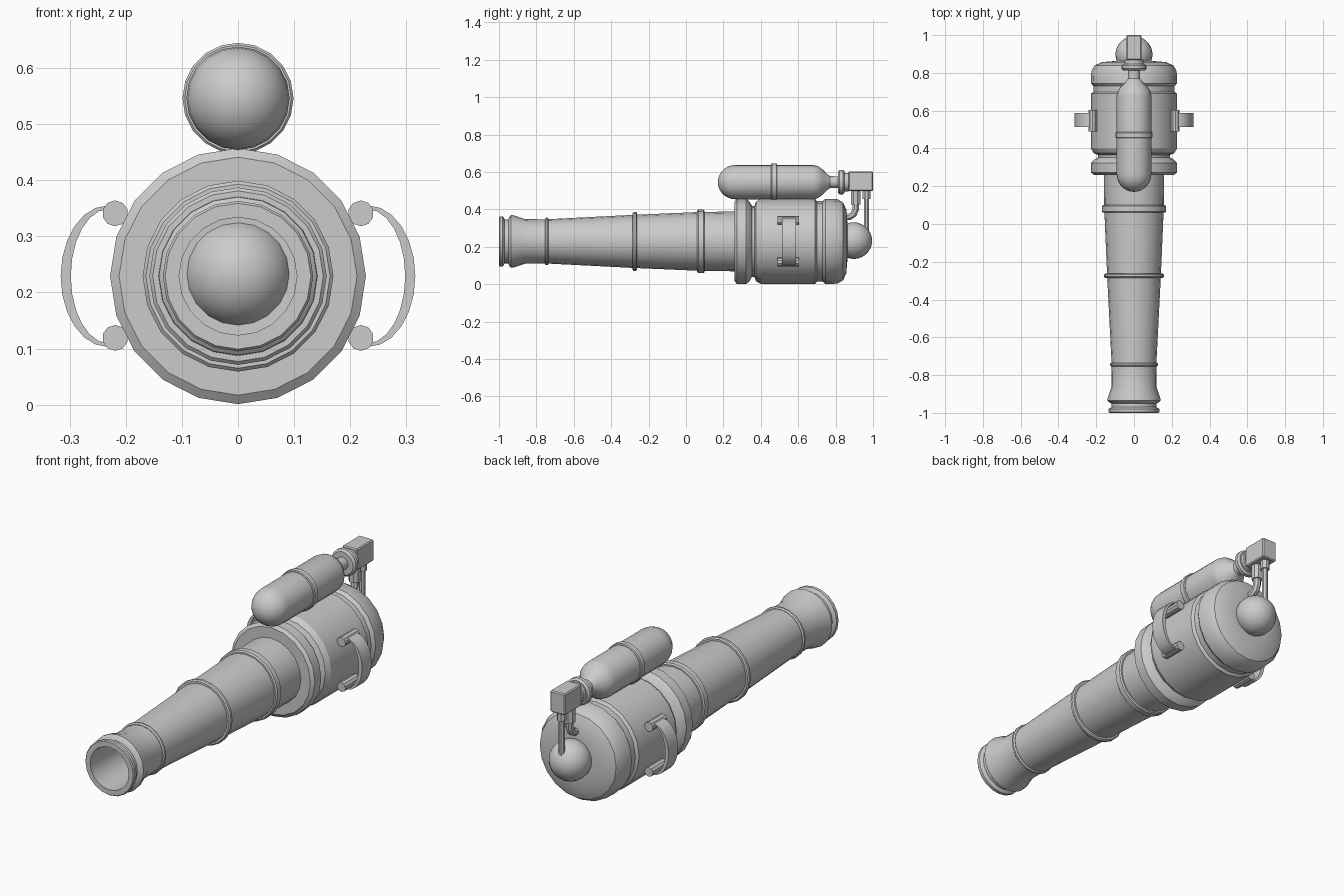
import bpy, bmesh, math
from mathutils import Vector

if "Cube" in bpy.data.objects:
    bpy.data.objects.remove(bpy.data.objects["Cube"])

CZ = 0.229   # barrel axis height
TZ = 0.546   # tank axis height


def finish(name, bm, smooth=True):
    bmesh.ops.remove_doubles(bm, verts=bm.verts, dist=1e-5)
    bmesh.ops.recalc_face_normals(bm, faces=bm.faces)
    me = bpy.data.meshes.new(name)
    bm.to_mesh(me)
    bm.free()
    ob = bpy.data.objects.new(name, me)
    bpy.context.collection.objects.link(ob)
    if smooth:
        bpy.ops.object.select_all(action='DESELECT')
        ob.select_set(True)
        bpy.context.view_layer.objects.active = ob
        bpy.ops.object.shade_smooth_by_angle(angle=math.radians(30))
    return ob


def lathe(name, profile, z, n=20, closed=False):
    """Revolve (y, radius) points around a y-parallel axis at height z."""
    bm = bmesh.new()
    rings = [[bm.verts.new((r * math.sin(2 * math.pi * i / n), y,
                            z + r * math.cos(2 * math.pi * i / n)))
              for i in range(n)] if r > 0 else [bm.verts.new((0, y, z))]
             for y, r in profile]
    pairs = list(zip(rings, rings[1:]))
    if closed:
        pairs.append((rings[-1], rings[0]))
    for a, b in pairs:
        for i in range(n):
            j = (i + 1) % n
            quad = [a[i % len(a)], a[j % len(a)], b[j % len(b)], b[i % len(b)]]
            bm.faces.new(list(dict.fromkeys(quad)))
    return finish(name, bm)


def dome(y, r, depth, sign, steps=7):
    """Quarter-ellipse profile running from the tip to the full radius."""
    return [(y + sign * depth * math.cos(math.pi / 2 * k / steps),
             r * math.sin(math.pi / 2 * k / steps)) for k in range(steps + 1)]


def tube(name, points, r, n=8):
    """Round tube through points lying in one x plane."""
    bm = bmesh.new()
    pts = [Vector(p) for p in points]
    rings = []
    for k, p in enumerate(pts):
        t = (pts[min(k + 1, len(pts) - 1)] - pts[max(k - 1, 0)]).normalized()
        u = Vector((1, 0, 0))
        v = t.cross(u)
        rings.append([bm.verts.new(p + r * (math.cos(2 * math.pi * (i + .5) / n) * u
                                            + math.sin(2 * math.pi * (i + .5) / n) * v))
                      for i in range(n)])
    for a, b in zip(rings, rings[1:]):
        for i in range(n):
            bm.faces.new((a[i], a[(i + 1) % n], b[(i + 1) % n], b[i]))
    bm.faces.new(rings[0])
    bm.faces.new(rings[-1])
    return finish(name, bm)


def band(name, y0, y1, r_in, r_out, z, bev=0.006):
    return lathe(name, [(y0, r_in), (y0, r_out - bev), (y0 + bev, r_out),
                        (y1 - bev, r_out), (y1, r_out - bev), (y1, r_in)], z, closed=True)


# Barrel with muzzle lips and open bore
lathe("barrel", [
    (-1.0, 0.105), (-1.0, 0.130), (-0.995, 0.134), (-0.98, 0.134), (-0.975, 0.128),
    (-0.97, 0.118), (-0.95, 0.118), (-0.945, 0.130), (-0.935, 0.141), (-0.92, 0.139),
    (-0.86, 0.119), (-0.75, 0.118), (-0.28, 0.142), (0.07, 0.157), (0.26, 0.160),
    (0.30, 0.160), (0.30, 0.105)], CZ)
lathe("bore", [(-1.0, 0.105), (0.82, 0.105)], CZ)

# Reinforcing rings along the barrel
for i, (y0, y1, r) in enumerate([(-0.755, -0.735, 0.127), (-0.285, -0.262, 0.158),
                                 (0.06, 0.10, 0.170)]):
    band(f"barrel_ring_{i + 1}", y0, y1, 0.11, r, CZ)

# Breech: front flange, chamber and rear cap
lathe("breech", [
    (0.26, 0.155), (0.26, 0.212), (0.272, 0.228), (0.322, 0.228), (0.34, 0.213),
    (0.352, 0.190), (0.365, 0.190), (0.375, 0.213), (0.40, 0.228), (0.69, 0.228),
    (0.70, 0.215), (0.73, 0.215), (0.745, 0.228), (0.81, 0.226), (0.84, 0.208),
    (0.857, 0.170), (0.863, 0.10), (0.863, 0)], CZ)

# Ball knob at the rear
lathe("rear_knob", dome(0.897, 0.098, 0.098, -1) + dome(0.897, 0.098, 0.098, 1)[-2::-1], CZ + .004)

# Gas tank with band, neck and collars
lathe("tank", dome(0.265, 0.092, 0.095, -1) + [
    (0.68, 0.092), (0.705, 0.086), (0.73, 0.068), (0.75, 0.047), (0.77, 0.032),
    (0.83, 0.030)], TZ)
band("tank_band", 0.455, 0.487, 0.085, 0.099, TZ, 0.004)
band("neck_collar_front", 0.813, 0.848, 0.01, 0.066, TZ, 0.009)
band("neck_collar_rear", 0.844, 0.872, 0.01, 0.050, TZ, 0.004)

# Valve block
bm = bmesh.new()
bmesh.ops.create_cube(bm, size=1)
bmesh.ops.scale(bm, vec=(0.08, 0.132, 0.105), verts=bm.verts)
bmesh.ops.translate(bm, vec=(0, 0.934, 0.551), verts=bm.verts)
bmesh.ops.bevel(bm, geom=bm.edges[:], offset=0.005, segments=1, affect='EDGES')
finish("valve_block", bm, False)

# Pipes from the valve block to the knob and breech
tube("knob_pipe_fitting", [(0, 0.965, 0.51), (0, 0.965, 0.455)], 0.022)
tube("knob_pipe", [(0, 0.965, 0.47), (0, 0.965, 0.28)], 0.015)
tube("breech_pipe_fitting", [(0, 0.907, 0.51), (0, 0.907, 0.425)], 0.027)
tube("breech_pipe", [(0, 0.907, 0.44), (0, 0.907, 0.40), (0, 0.896, 0.374),
                     (0, 0.876, 0.361), (0, 0.835, 0.357)], 0.019)

# Side handles: crescent grip plus two mounting pegs per side
for side, label in ((1, "right"), (-1, "left")):
    bm = bmesh.new()
    rows = []
    for k in range(13):
        a = math.radians(-90 + 15 * k)
        c, s = math.cos(a), math.sin(a)
        outer = (0.232 + 0.084 * c, CZ + 0.126 * s)
        inner = (0.230 + 0.068 * c, CZ + 0.120 * s)
        rows.append([bm.verts.new((side * x, y, z)) for (x, z), y in
                     ((outer, 0.513), (outer, 0.587), (inner, 0.587), (inner, 0.513))])
    for a, b in zip(rows, rows[1:]):
        for i in range(4):
            bm.faces.new((a[i], a[(i + 1) % 4], b[(i + 1) % 4], b[i]))
    bm.faces.new(rows[0])
    bm.faces.new(rows[-1])
    finish(f"handle_grip_{label}", bm)
    for z, end in ((CZ - 0.11, "lower"), (CZ + 0.112, "upper")):
        tube(f"handle_peg_{end}_{label}",
             [(side * 0.219, 0.49, z), (side * 0.219, 0.603, z)], 0.023, 10)
